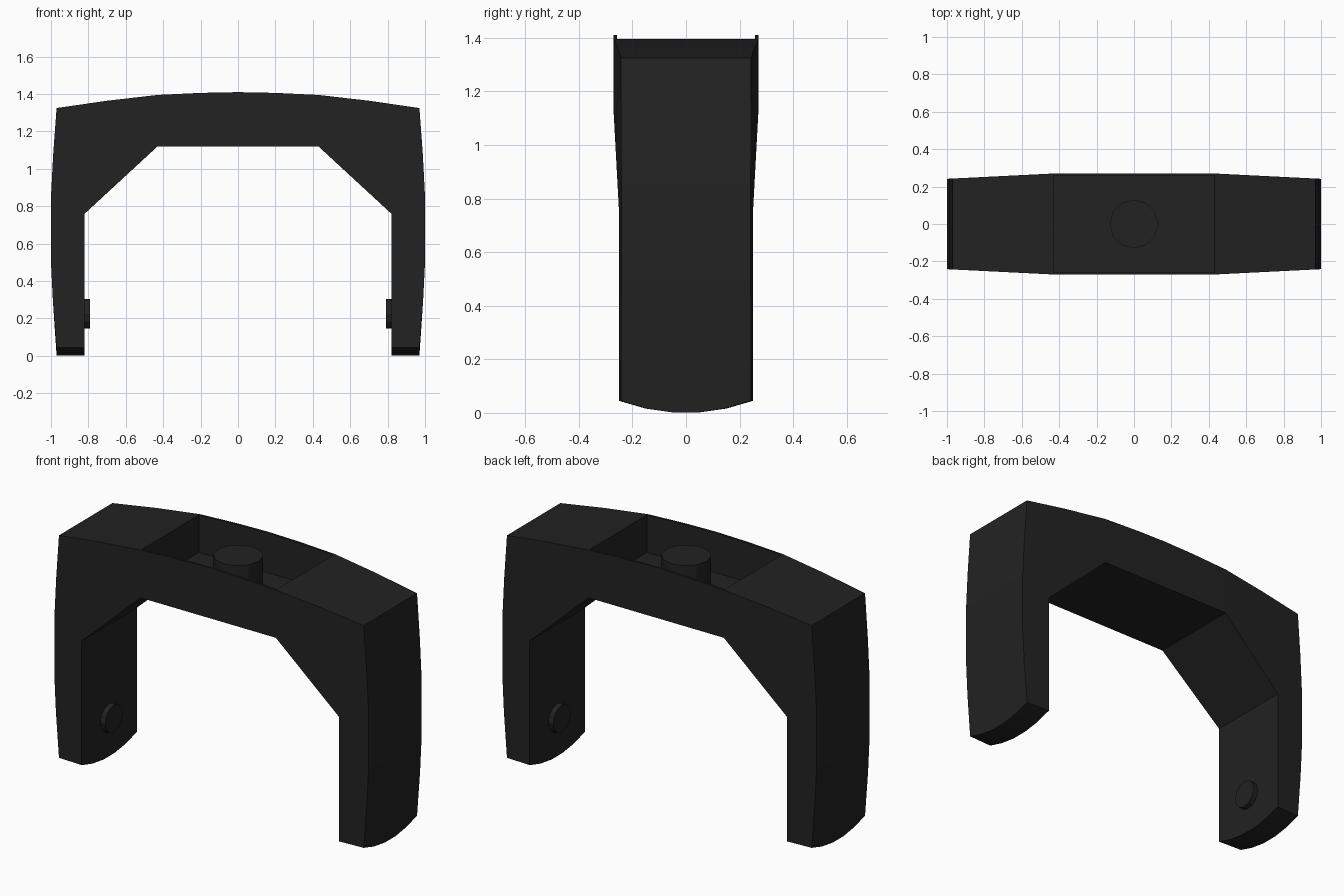
import bpy, bmesh
from math import pi, radians
from mathutils import Matrix

cube = bpy.data.objects.get("Cube")
if cube:
    bpy.data.objects.remove(cube, do_unlink=True)

# Single dark colour
BLACK = (0.016, 0.016, 0.016, 1)
mat = bpy.data.materials.new("matte black")
mat.use_nodes = True
mat.diffuse_color = BLACK
mat.node_tree.nodes["Principled BSDF"].inputs["Base Color"].default_value = BLACK

MID = 0.43        # half length of the recessed centre
FLOOR = 1.18      # recess floor height
HALF = 0.27       # half depth at the centre


def finish(name, bm):
    bmesh.ops.recalc_face_normals(bm, faces=bm.faces)
    mesh = bpy.data.meshes.new(name)
    bm.to_mesh(mesh)
    bm.free()
    mesh.materials.append(mat)
    obj = bpy.data.objects.new(name, mesh)
    bpy.context.collection.objects.link(obj)
    return obj


def loft(name, rings):
    """Join equal rings of points and close both ends."""
    bm = bmesh.new()
    loops = [[bm.verts.new(p) for p in ring] for ring in rings]
    n = len(loops[0])
    for a, b in zip(loops, loops[1:]):
        for i in range(n):
            j = (i + 1) % n
            bm.faces.new((a[i], a[j], b[j], b[i]))
    bm.faces.new(loops[0])
    bm.faces.new(loops[-1])
    bmesh.ops.dissolve_limit(bm, angle_limit=radians(0.5),
                             verts=bm.verts, edges=bm.edges)
    return finish(name, bm)


def cylinder(name, radius, depth, matrix):
    bm = bmesh.new()
    bmesh.ops.create_cone(bm, cap_ends=True, segments=12, radius1=radius,
                          radius2=radius, depth=depth, matrix=matrix)
    return finish(name, bm)


# Shoulder and leg: front profile lofted through the depth, rounded at the foot
outline = [(MID, 1.395), (0.7, 1.364), (0.97, 1.325), (0.988, 1.08),
           (1.0, 0.85), (1.0, 0.5), (0.99, 0.3), (0.97, 0),
           (0.82, 0), (0.82, 0.76), (MID, 1.12)]


def arm_ring(side, t):
    return [(side * x, t * (HALF - 0.05 * (x - MID)), z or 0.045 * t * t)
            for x, z in outline]


for side, label in ((1, "left"), (-1, "right")):
    loft(label + "_arm", [arm_ring(side, t) for t in (-1, -0.6, -0.2, 0.2, 0.6, 1)])
    # Round pivot pin on the inner face of the leg
    cylinder(label + "_pivot_pin", 0.08, 0.04,
             Matrix.Translation((side * 0.81, 0, 0.225)) @ Matrix.Rotation(pi / 2, 4, "Y"))

# Thin bowed plates in front of and behind the recess
plate = [(-MID, 1.12), (MID, 1.12), (MID, 1.395), (0.2, 1.406),
         (0, 1.41), (-0.2, 1.406), (-MID, 1.395)]
for side, label in ((-1, "front"), (1, "back")):
    loft(label + "_plate", [[(x, side * y, z) for x, z in plate]
                            for y in (HALF - 0.012, HALF)])

# Recess floor
slab = [(-MID, 1.12), (MID, 1.12), (MID, FLOOR), (-MID, FLOOR)]
loft("recess_floor", [[(x, y, z) for x, z in slab] for y in (0.012 - HALF, HALF - 0.012)])

# Mounting post standing in the recess
TOP = 1.377
cylinder("mounting_post", 0.13, TOP - FLOOR,
         Matrix.Translation((0, 0, (TOP + FLOOR) / 2)))
